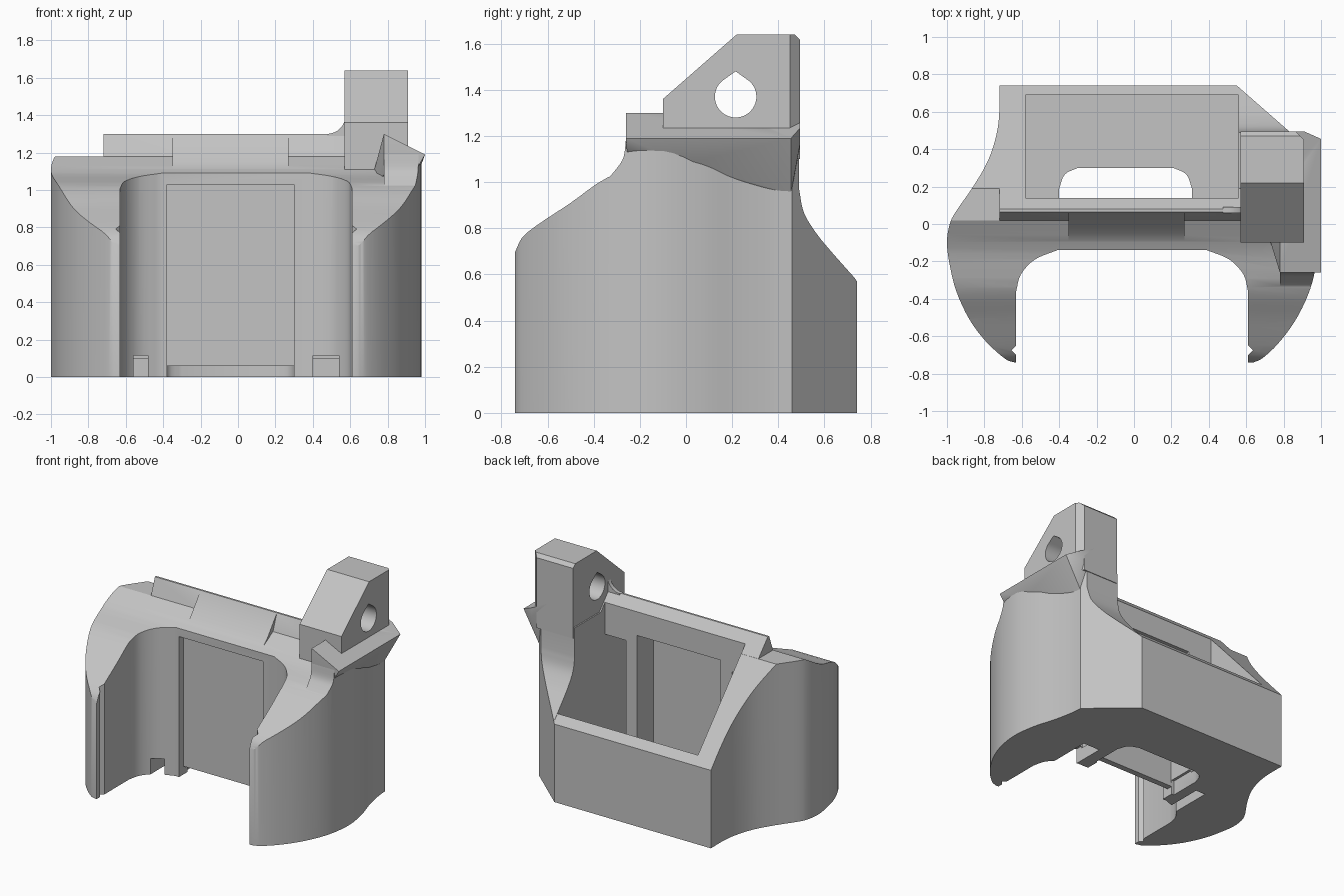
import bpy, bmesh, math
from mathutils import Vector

cube = bpy.data.objects.get("Cube")
if cube:
    bpy.data.objects.remove(cube, do_unlink=True)

grey = bpy.data.materials.new("light_grey")
grey.use_nodes = True
grey.diffuse_color = (0.55, 0.55, 0.55, 1)
grey.node_tree.nodes["Principled BSDF"].inputs["Base Color"].default_value = (0.55, 0.55, 0.55, 1)


def make(name, bm):
    bmesh.ops.recalc_face_normals(bm, faces=bm.faces)
    me = bpy.data.meshes.new(name)
    bm.to_mesh(me)
    bm.free()
    me.materials.append(grey)
    ob = bpy.data.objects.new(name, me)
    bpy.context.collection.objects.link(ob)
    return ob


def prism(name, pts, axis, lo, hi):
    """Extrude a 2D polygon along an axis; x takes (y,z), y takes (x,z), z takes (x,y)."""
    place = {"x": lambda p, t: (t, p[0], p[1]),
             "y": lambda p, t: (p[0], t, p[1]),
             "z": lambda p, t: (p[0], p[1], t)}[axis]
    bm = bmesh.new()
    a = [bm.verts.new(place(p, lo)) for p in pts]
    b = [bm.verts.new(place(p, hi)) for p in pts]
    bm.faces.new(a)
    bm.faces.new(b)
    for i in range(len(pts)):
        j = (i + 1) % len(pts)
        bm.faces.new((a[i], a[j], b[j], b[i]))
    return make(name, bm)


def box(name, x0, x1, y0, y1, z0, z1):
    return prism(name, [(x0, y0), (x1, y0), (x1, y1), (x0, y1)], "z", z0, z1)


def hull(name, pts):
    bm = bmesh.new()
    for p in pts:
        bm.verts.new(p)
    bmesh.ops.convex_hull(bm, input=bm.verts)
    bmesh.ops.dissolve_limit(bm, angle_limit=0.01, verts=bm.verts, edges=bm.edges)
    return make(name, bm)


def boolean(ob, tool, op):
    mod = ob.modifiers.new("bool", "BOOLEAN")
    mod.operation, mod.object, mod.solver = op, tool, "EXACT"
    bpy.context.view_layer.objects.active = ob
    bpy.ops.object.modifier_apply(modifier=mod.name)
    bpy.data.objects.remove(tool, do_unlink=True)


def spline(pts, n=4):
    """Catmull-Rom curve through the points."""
    v = [Vector(p) for p in pts]
    v = [2 * v[0] - v[1]] + v + [2 * v[-1] - v[-2]]
    out = []
    for p0, p1, p2, p3 in zip(v, v[1:], v[2:], v[3:]):
        for k in range(n):
            t = k / n
            out.append(0.5 * (2 * p1 + (p2 - p0) * t + (2 * p0 - 5 * p1 + 4 * p2 - p3) * t * t
                              + (3 * p1 - p0 - 3 * p2 + p3) * t ** 3))
    return out + [Vector(pts[-1])]


# Side profile of the clip body: rising arms, flat shoulder, sloped back
arm_top = spline([(-.74, .7), (-.69, .78), (-.5, .91), (-.34, 1.02), (-.14, 1.09), (.02, 1.18)])
body = prism("clip_body", [(-.76, 0), (-.76, .68)] + arm_top + [(.19, 1.18), (.76, .55), (.76, 0)],
             "x", -1.1, 1.1)

# Raised wall in front of the tray, its central ramp and the tall corner under the tower
boolean(body, prism("tray_wall", [(.02, .5), (.02, 1.18), (.065, 1.3), (.08, 1.3), (.4, .946), (.4, .5)],
                    "x", -.72, .6), "UNION")
boolean(body, prism("ramp", [(-.09, 1.0), (-.09, 1.115), (-.05, 1.15), (.065, 1.299), (.07, 1.0)],
                    "x", -.35, .27), "UNION")
corner = spline([(.49, .97), (.51, .87), (.56, .785), (.62, .71), (.735, .58)])
boolean(body, prism("tower_corner", [(.05, .1), (.05, 1.179), (.49, 1.179)] + corner + [(.735, .1)],
                    "x", .56, 1.1), "UNION")
rise = spline([(-.36, .99), (-.3, 1.06), (-.27, 1.11), (-.26, 1.19)])
boolean(body, prism("shoulder_base", rise + [(.47, 1.19), (.47, .9), (-.2, .9)],
                    "x", .78, 1.12), "UNION")

# Footprint: two curved arms, flared sides, square back with one cut corner
left_side = spline([(.64, -.74), (.69, -.715), (.77, -.64), (.86, -.52), (.93, -.38), (.967, -.25),
                    (.98, -.1), (.955, .07), (.91, .22), (.88, .36), (.87, .46)])
right_side = spline([(-.72, .74), (-.72, .6), (-.735, .48), (-.78, .34), (-.86, .2), (-.95, .07),
                     (-.985, 0), (-1, -.1), (-.985, -.22), (-.95, -.36), (-.88, -.51), (-.79, -.63),
                     (-.69, -.72), (-.64, -.74)])
boolean(body, prism("footprint", left_side + [(.55, .74)] + right_side, "z", 0, 2), "INTERSECT")

# Round-cornered opening between the arms, with a small notch at each tip
half = [(.62, -.9), (.62, -.7), (.645, -.675), (.62, -.65)] + \
    spline([(.62, -.36), (.595, -.27), (.52, -.19), (.4, -.14)])
opening = [(x - .01, y) for x, y in half] + [(-x - .01, y) for x, y in reversed(half)]
boolean(body, prism("opening", opening, "z", -.1, 2), "DIFFERENCE")

# Tray interior reaching forward under the lip to a thin panel with a shallow recess before it
boolean(body, box("tray", -.58, .56, .14, .69, .1, 2), "DIFFERENCE")
boolean(body, box("under_lip", -.38, .30, -.05, .2, .09, 1.06), "DIFFERENCE")
boolean(body, box("recess", -.38, .30, -.3, -.09, -.1, 1.03), "DIFFERENCE")

# Side pockets behind the curved corners, each open at the bottom
for s, inner in ((1, .39), (-1, .47)):
    outer = .56 if s > 0 else .58
    pocket = [(inner, .2), (inner, -.09), (.49, -.115), (.53, -.14), (outer, -.17), (outer, .2)]
    boolean(body, prism("pocket", [(s * x, y) for x, y in pocket], "z", .1, 1.0), "DIFFERENCE")
    x0, x1 = sorted((s * (inner + .01), s * (outer - .02)))
    boolean(body, box("bottom_notch", x0, x1, -.25, .1, -.1, .115), "DIFFERENCE")

# Floor slot and the gap beneath the panel
slot = [(-.4, -.045), (.31, -.045)] + spline([(.31, .19), (.28, .265), (.21, .3)]) + \
    spline([(-.3, .3), (-.37, .265), (-.4, .19)])
boolean(body, prism("floor_slot", slot, "z", -.1, .11), "DIFFERENCE")
boolean(body, box("panel_gap", -.38, .30, -.2, .1, -.1, .06), "DIFFERENCE")

# Flared shoulder beneath the tower, with a sloped top
shoulder = hull("shoulder", [
    (.8, -.25, 1.1), (.96, -.255, 1.12), (.78, -.26, 1.17), (.78, -.26, 1.3), (1, -.26, 1.19),
    (.7, .0, 1.0), (.96, .0, 1.08), (.9, .22, 1.0), (.865, .455, .95), (.7, .455, .95),
    (1, .455, 1.19), (.91, .495, 1.235), (.91, .495, 1.17), (.78, .495, 1.3), (.78, .485, 1.1)])

# Tower with a slanted front and a teardrop cross hole
tower = prism("tower", [(-.1, 1.1), (-.1, 1.36), (.22, 1.64), (.47, 1.64), (.495, 1.615), (.495, 1.1)],
              "x", .57, .91)
boolean(tower, prism("corner_cut", [(.93, .43), (.93, .52), (.84, .52)], "z", 1, 2), "DIFFERENCE")
drop = [(.215 + .09 * math.cos(a), 1.37 + .09 * math.sin(a))
        for a in (math.radians(120 + 300 * i / 32) for i in range(33))] + [(.215, 1.48)]
for ob in (tower, shoulder):
    boolean(ob, prism("hole", drop, "x", .4, 1.1), "DIFFERENCE")

# Curved web joining the tower to the tray wall
web_curve = [(.575 - .1 * (1 - math.cos(a)), 1.4 - .1 * math.sin(a))
             for a in (math.pi / 2 * i / 8 for i in range(9))]
web = prism("tower_web", web_curve + [(.475, 1.29), (.6, 1.29), (.6, 1.4)], "y", .06, .09)

for ob in (body, shoulder, tower, web):
    bpy.ops.object.select_all(action="DESELECT")
    ob.select_set(True)
    bpy.context.view_layer.objects.active = ob
    bpy.ops.object.shade_smooth_by_angle(angle=math.radians(30))
